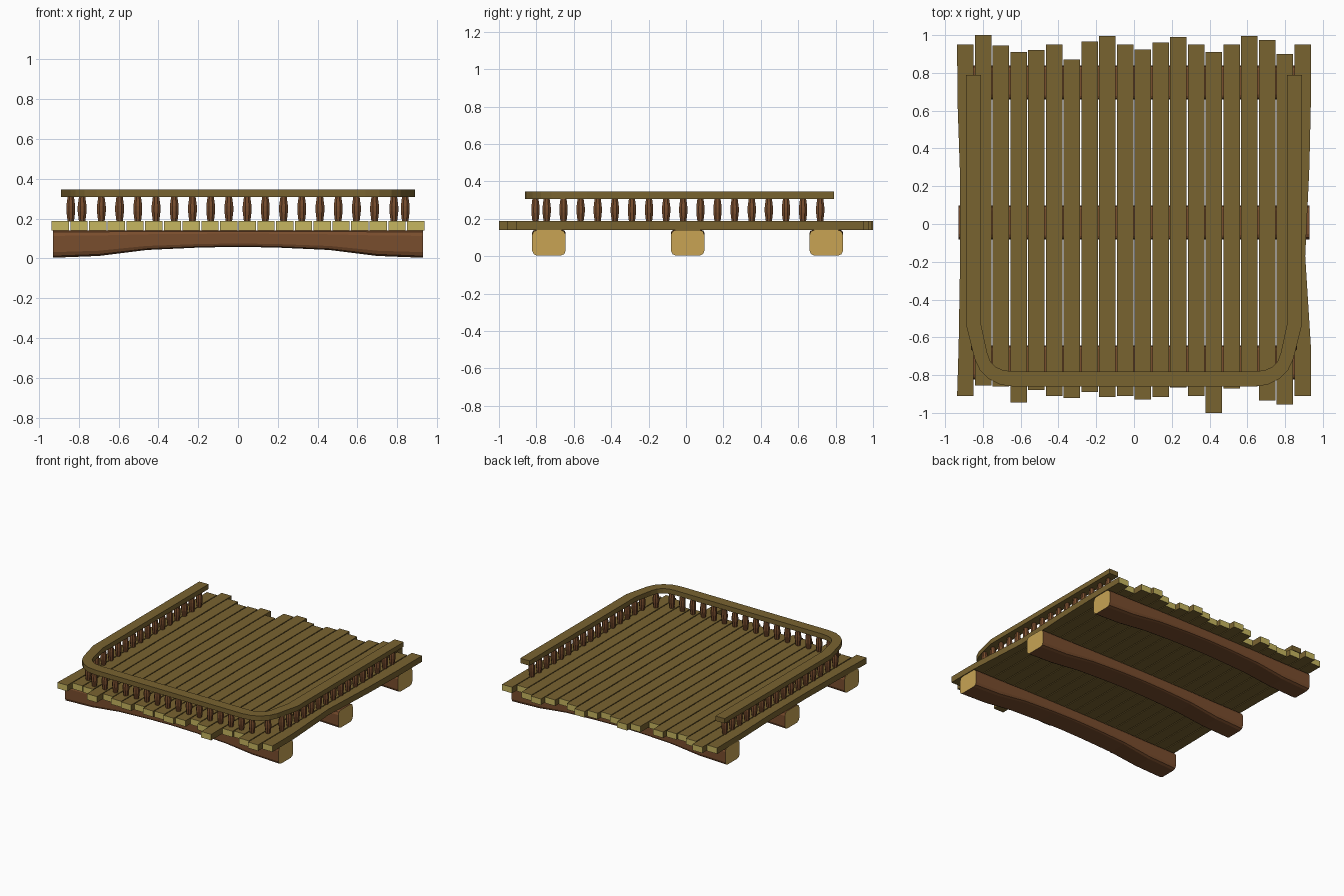
import bpy, bmesh, math
from mathutils import Vector

if "Cube" in bpy.data.objects:
    bpy.data.objects.remove(bpy.data.objects["Cube"])


def material(name, rgb):
    m = bpy.data.materials.new(name)
    lin = [((c / 255 + 0.055) / 1.055) ** 2.4 for c in rgb]
    m.diffuse_color = (*lin, 1)
    m.use_nodes = True
    m.node_tree.nodes["Principled BSDF"].inputs["Base Color"].default_value = m.diffuse_color
    return m


OLIVE = material("olive_wood", (121, 99, 48))
PALE = material("pale_plank_end", (198, 182, 96))
BROWN = material("brown_wood", (121, 77, 45))
TAN = material("tan_beam_end", (200, 164, 84))


def loft(name, rings, mats, axis=None):
    """Skin closed rings into a capped solid; end caps facing axis use mats[1]."""
    bm = bmesh.new()
    vs = [[bm.verts.new(p) for p in ring] for ring in rings]
    n = len(vs[0])
    for a, b in zip(vs, vs[1:]):
        for i in range(n):
            bm.faces.new((a[i], a[(i + 1) % n], b[(i + 1) % n], b[i]))
    caps = [bm.faces.new(vs[0][::-1]), bm.faces.new(vs[-1])]
    if axis is not None:
        for f in caps:
            f.material_index = 1
    bmesh.ops.recalc_face_normals(bm, faces=bm.faces)
    me = bpy.data.meshes.new(name)
    bm.to_mesh(me)
    bm.free()
    for m in mats:
        me.materials.append(m)
    ob = bpy.data.objects.new(name, me)
    bpy.context.collection.objects.link(ob)
    return ob


# Deck planks with uneven ends
back = [.95, 1, .945, .91, .92, .95, .87, .965, .995, .95,
        .925, .96, .99, .95, .91, .95, .995, .975, .90, .95]
front = [.91, .855, .86, .945, .88, .91, .92, .89, .915, .91,
         .93, .915, .865, .91, 1, .87, .86, .935, .955, .91]
PITCH, Z0, Z1 = 0.094, 0.141, 0.188
for i in range(20):
    xc = (i - 9.5) * PITCH
    rings = []
    for y, dl, dr in ((-front[i], 0, 0), (-.65, .008, 0), (-.17, .016, .03),
                      (.3, .014, .008), (.65, .002, 0), (back[i], 0, 0)):
        # outer edges of the first and last plank are worn inward
        xl = xc - 0.0435 + (dl if i == 0 else 0)
        xr = xc + 0.0435 - (dr if i == 19 else 0)
        rings.append([(xl, y, Z0), (xr, y, Z0), (xr, y, Z1), (xl, y, Z1)])
    loft(f"plank_{i + 1}", rings, [OLIVE, PALE], 'Y')

# Arched support beams with chamfered edges
arch = [(-.93, .003), (-.70, .012), (-.46, .042), (-.2, .054), (0, .058),
        (.2, .054), (.46, .042), (.70, .012), (.93, .003)]
for name, yc in (("front_beam", -.733), ("middle_beam", .009), ("back_beam", .75)):
    rings = []
    for x, zb in arch:
        w, zt = 0.09, 0.141
        c = 0.028 * (zt - zb) / 0.138
        k = c * 0.3
        half = [(w - c, zb), (w - k, zb + k), (w, zb + c),
                (w, zt - c), (w - k, zt - k), (w - c, zt)]
        sec = half + [(-y, z) for y, z in reversed(half)]
        rings.append([(x, yc + y, z) for y, z in sec])
    loft(name, rings, [BROWN, TAN], 'X')

# U-shaped handrail: matching outer and inner outlines, mirrored in x
outer = [(-.89, .79), (-.89, -.53), (-.842, -.72), (-.815, -.775),
         (-.77, -.82), (-.71, -.85), (-.64, -.86)]
inner = [(-.81, .79), (-.81, -.53), (-.778, -.68), (-.76, -.728),
         (-.73, -.758), (-.69, -.775), (-.64, -.78)]
pairs = list(zip(outer, inner))
pairs += [((-a[0], a[1]), (-b[0], b[1])) for a, b in reversed(pairs)]
loft("handrail", [[(*a, .307), (*b, .307), (*b, .345), (*a, .345)] for a, b in pairs], [OLIVE])

# Turned balusters under the rail
STEP = 0.0915
spots = [((k - 7.5) * STEP, -.805) for k in range(16)]
for s in (-1, 1):
    spots.append((s * .783, -.745))
    spots += [(s * .84, -.655 + k * STEP) for k in range(16)]
profile = [(.185, .017), (.205, .020), (.235, .024), (.262, .024), (.29, .020), (.31, .017)]
for n, (x, y) in enumerate(spots):
    rings = [[(x + r * math.cos(math.tau * (j + .5) / 8),
               y + r * math.sin(math.tau * (j + .5) / 8), z) for j in range(8)]
             for z, r in profile]
    loft(f"baluster_{n + 1}", rings, [BROWN])
